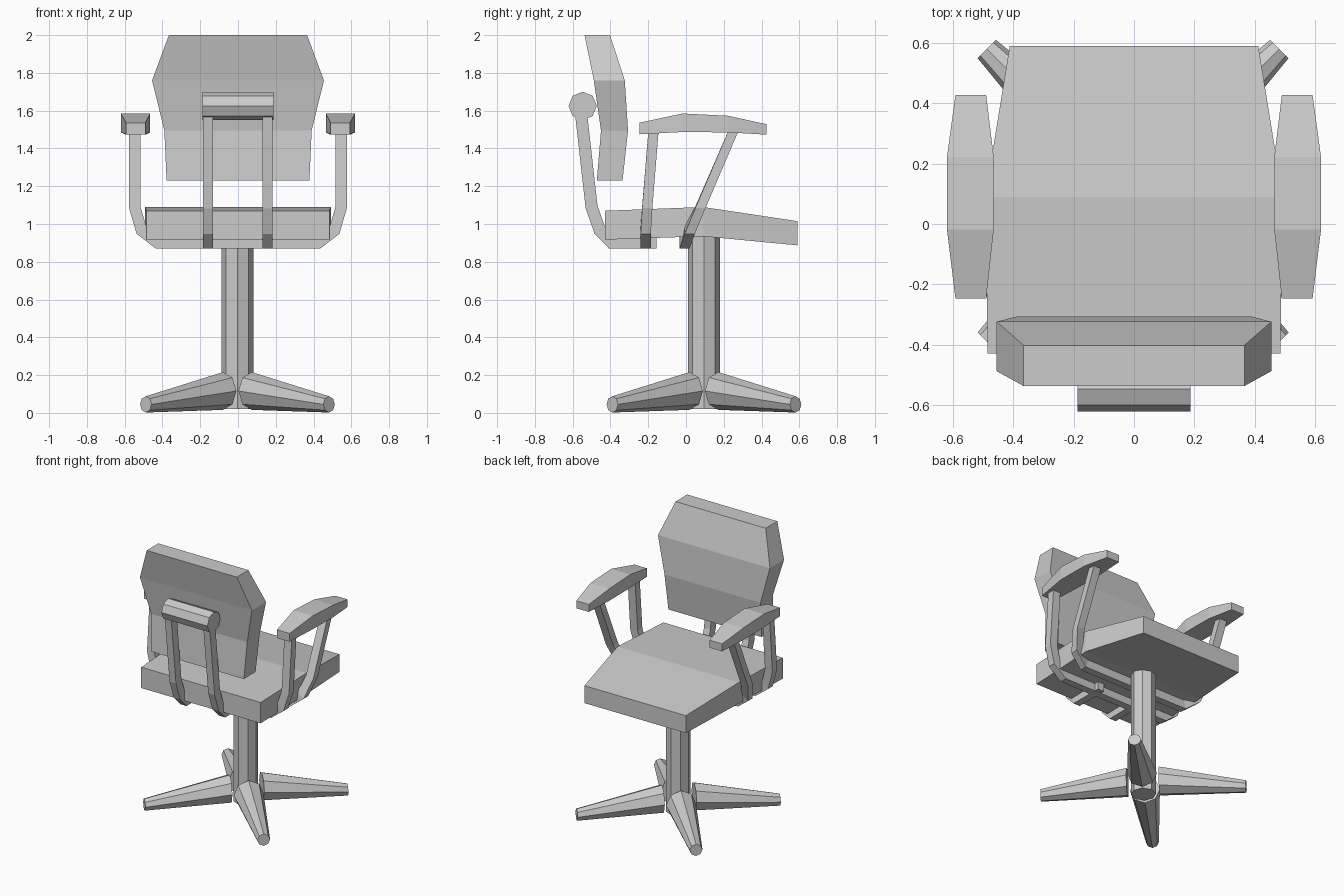
import bpy, bmesh, math
from mathutils import Vector

if "Cube" in bpy.data.objects:
    bpy.data.objects.remove(bpy.data.objects["Cube"])


def loft(name, rings):
    """Skin a list of equal-sized rings and cap both ends."""
    bm = bmesh.new()
    loops = [[bm.verts.new(p) for p in ring] for ring in rings]
    n = len(loops[0])
    for a, b in zip(loops, loops[1:]):
        for i in range(n):
            j = (i + 1) % n
            bm.faces.new((a[i], a[j], b[j], b[i]))
    bm.faces.new(loops[0])
    bm.faces.new(loops[-1])
    bmesh.ops.recalc_face_normals(bm, faces=bm.faces)
    mesh = bpy.data.meshes.new(name)
    bm.to_mesh(mesh)
    bm.free()
    ob = bpy.data.objects.new(name, mesh)
    bpy.context.collection.objects.link(ob)
    return ob


def octagon(center, radius, u, v):
    c, u, v = Vector(center), Vector(u), Vector(v)
    return [c + radius * (math.cos(k * math.pi / 4) * u + math.sin(k * math.pi / 4) * v)
            for k in range(8)]


def flat_bar(name, path, side, half_w, half_t):
    """Mitred rectangular bar along a path; side is the fixed width axis."""
    pts, side = [Vector(p) for p in path], Vector(side)
    normals = []
    for a, b in zip(pts, pts[1:]):
        d = b - a
        d -= d.dot(side) * side
        normals.append(side.cross(d.normalized()))
    rings = []
    for i, p in enumerate(pts):
        n1, n2 = normals[max(i - 1, 0)], normals[min(i, len(normals) - 1)]
        m = (n1 + n2) / (1 + n1.dot(n2)) * half_t
        s = side * half_w
        rings.append([p + s + m, p - s + m, p - s - m, p + s - m])
    return loft(name, rings)


# Seat cushion: y, bottom z, top z, half width
loft("seat", [[(-w, y, b), (w, y, b), (w, y, t), (-w, y, t)] for y, b, t, w in (
    (-0.43, 0.917, 1.07, 0.485),
    (0.09, 0.935, 1.09, 0.493),
    (0.59, 0.887, 1.015, 0.412))])

# Backrest: z, rear y, front y, half width
loft("backrest", [[(-w, r, z), (w, r, z), (w, f, z), (-w, f, z)] for z, r, f, w in (
    (1.23, -0.472, -0.336, 0.378),
    (1.495, -0.45, -0.307, 0.39),
    (1.76, -0.488, -0.324, 0.455),
    (2.0, -0.537, -0.402, 0.366))])

# Roller behind the backrest and its two curved supports
loft("back_roller", [octagon((x, -0.547, 1.625), 0.075, (0, 1, 0), (0, 0, 1))
                     for x in (-0.187, 0.187)])
for x, label in ((-0.158, "left"), (0.156, "right")):
    flat_bar("back_support_" + label,
             [(x, -0.555, 1.58), (x, -0.5, 1.09), (x, -0.456, 0.965),
              (x, -0.395, 0.903), (x, -0.155, 0.903)], (1, 0, 0), 0.026, 0.032)

# Armrest pads: y, bottom z, top z, inner x, outer x
for s, label in ((-1, "left"), (1, "right")):
    loft("armrest_" + label,
         [[(s * i, y, b), (s * o, y, b), (s * o, y, t), (s * i, y, t)]
          for y, b, t, i, o in (
              (-0.247, 1.475, 1.536, 0.49, 0.592),
              (-0.018, 1.487, 1.585, 0.465, 0.62),
              (0.222, 1.485, 1.573, 0.465, 0.62),
              (0.427, 1.473, 1.528, 0.49, 0.592))])

# U-shaped arm frames passing under the seat: y at each bend, top to bottom
for label, ys in (("rear", (-0.172, -0.205, -0.213, -0.213)),
                  ("front", (0.252, 0.077, 0.02, -0.008))):
    half = [(x, y, z) for (x, z), y in zip(
        ((0.547, 1.495), (0.547, 1.09), (0.511, 0.966), (0.425, 0.9)), ys)]
    path = half + [(-x, y, z) for x, y, z in reversed(half)]
    flat_bar("arm_frame_" + label, path, (0, 1, 0), 0.027, 0.03)

# Central column
CX, CY = -0.003, 0.095
loft("column", [octagon((CX, CY, z), 0.084, (1, 0, 0), (0, 1, 0)) for z in (0.02, 0.96)])

# Four tapered diagonal feet
for k in range(4):
    a = math.radians(45 + 90 * k)
    out = Vector((math.cos(a), math.sin(a), 0))
    across = (-out.y, out.x, 0)
    loft("foot_%d" % (k + 1),
         [octagon(Vector((CX, CY, z)) + out * d, r, across, (0, 0, 1))
          for d, z, r in ((0.108, 0.116, 0.1), (0.686, 0.045, 0.043))])
